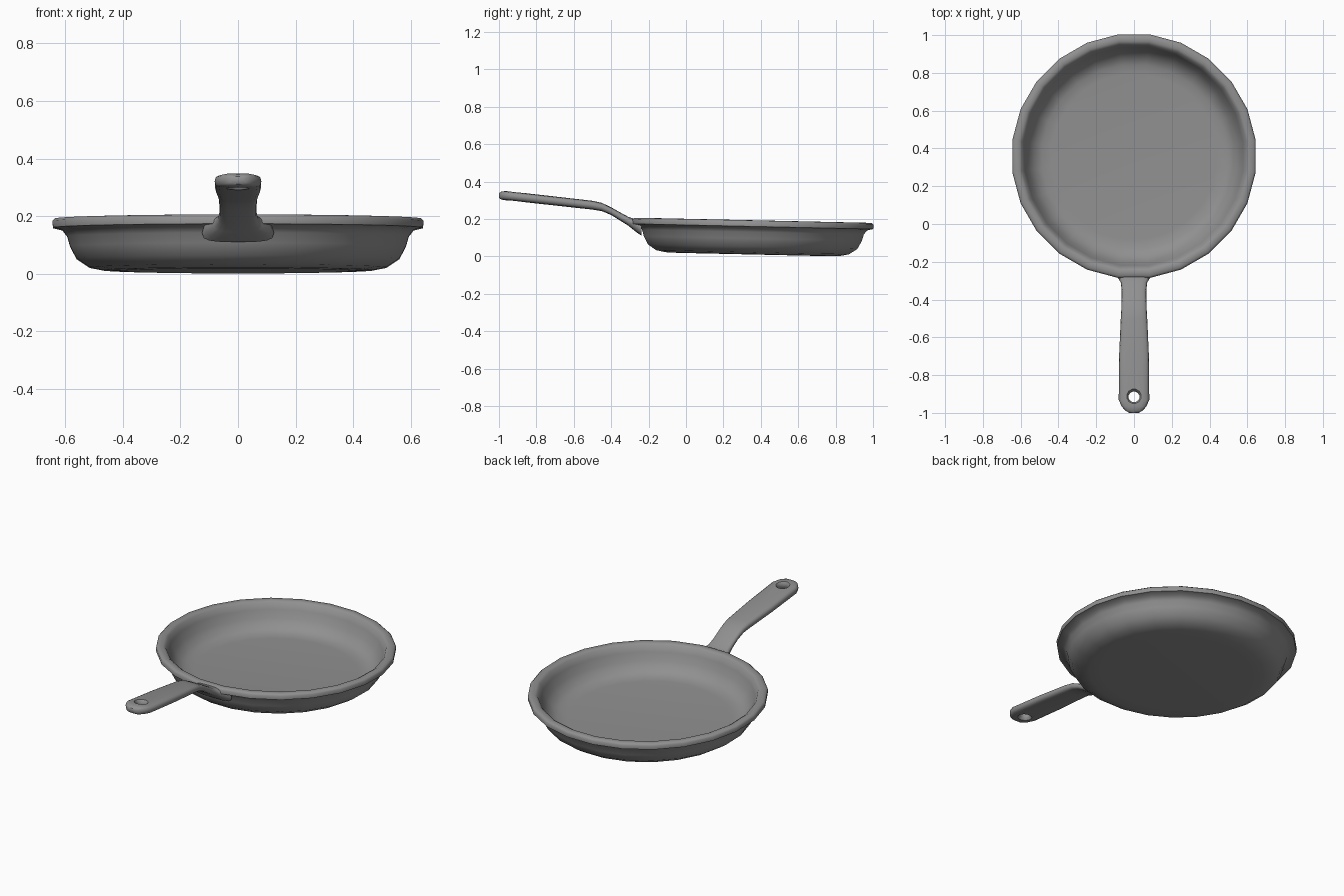
import bpy, bmesh
from math import sin, cos, pi, atan, radians, copysign
from mathutils import Matrix

if "Cube" in bpy.data.objects:
    bpy.data.objects.remove(bpy.data.objects["Cube"])

iron = bpy.data.materials.new("cast iron grey")
iron.use_nodes = True
GREY = (0.28, 0.28, 0.28, 1)
iron.diffuse_color = GREY
iron.node_tree.nodes["Principled BSDF"].inputs["Base Color"].default_value = GREY


def loft(name, rings):
    """Skin a list of closed rings and cap both ends."""
    bm = bmesh.new()
    loops = [[bm.verts.new(p) for p in ring] for ring in rings]
    n = len(loops[0])
    for a, b in zip(loops, loops[1:]):
        for i in range(n):
            j = (i + 1) % n
            bm.faces.new((a[i], a[j], b[j], b[i]))
    bm.faces.new(loops[0])
    bm.faces.new(loops[-1])
    bmesh.ops.recalc_face_normals(bm, faces=bm.faces)
    mesh = bpy.data.meshes.new(name)
    bm.to_mesh(mesh)
    bm.free()
    mesh.materials.append(iron)
    obj = bpy.data.objects.new(name, mesh)
    bpy.context.collection.objects.link(obj)
    return obj


def lathe(name, profile, sides):
    """Turn a (radius, height) profile about z, flats facing the axes."""
    angles = [2 * pi * (i + 0.5) / sides for i in range(sides)]
    return loft(name, [[(r * cos(a), r * sin(a), z) for a in angles]
                       for r, z in profile])


def section(y, top, bottom, half, sides=16):
    """Rounded cross-section of the handle, standing in the xz plane."""
    ring = []
    for i in range(sides):
        c, s = cos(2 * pi * i / sides), sin(2 * pi * i / sides)
        x = half * copysign(abs(c) ** 0.6, c)
        z = (top + bottom) / 2 + (top - bottom) / 2 * copysign(abs(s) ** 0.6, s)
        ring.append((x, y, z))
    return ring


def smooth(obj, degrees):
    bpy.ops.object.select_all(action='DESELECT')
    obj.select_set(True)
    bpy.context.view_layer.objects.active = obj
    bpy.ops.object.shade_smooth_by_angle(angle=radians(degrees))


# Pan body: underside, outer wall, lip, inner wall, cooking floor
pan = lathe("pan_body", [
    (0.40, 0.010), (0.47, 0.012), (0.52, 0.022), (0.565, 0.052),
    (0.588, 0.095), (0.598, 0.13), (0.615, 0.152), (0.648, 0.16),
    (0.650, 0.183), (0.640, 0.192), (0.612, 0.193), (0.597, 0.184),
    (0.582, 0.15), (0.563, 0.105), (0.53, 0.064), (0.49, 0.046),
    (0.44, 0.042)], 24)
# The body leans slightly away from the handle
pan.data.transform(Matrix.Translation((0, 0.355, 0))
                   @ Matrix.Rotation(-0.022, 4, 'X'))
smooth(pan, 60)

# Handle: rounded tip, long grip, drop to the lip, flared root
handle = loft("handle", [section(*s) for s in [
    (-1.0, 0.338, 0.312, 0.025), (-0.988, 0.346, 0.304, 0.046),
    (-0.965, 0.349, 0.300, 0.066), (-0.93, 0.346, 0.297, 0.081),
    (-0.70, 0.320, 0.272, 0.079), (-0.50, 0.297, 0.250, 0.070),
    (-0.45, 0.286, 0.242, 0.067), (-0.40, 0.262, 0.221, 0.065),
    (-0.35, 0.234, 0.190, 0.065), (-0.31, 0.212, 0.165, 0.070),
    (-0.285, 0.203, 0.145, 0.085), (-0.26, 0.198, 0.125, 0.115),
    (-0.237, 0.175, 0.110, 0.125)]])

# Hanging hole with flared edges
cutter = lathe("hole_cutter", [(0.06, -0.05), (0.03, -0.012),
                               (0.03, 0.012), (0.06, 0.05)], 12)
cutter.data.transform(Matrix.Translation((0, -0.915, 0.32))
                      @ Matrix.Rotation(-atan(0.11), 4, 'X'))
cutter.hide_render = True
cut = handle.modifiers.new("hanging hole", 'BOOLEAN')
cut.operation = 'DIFFERENCE'
cut.solver = 'EXACT'
cut.object = cutter
bpy.context.view_layer.objects.active = handle
bpy.ops.object.modifier_apply(modifier=cut.name)
bpy.data.objects.remove(cutter)
smooth(handle, 50)
